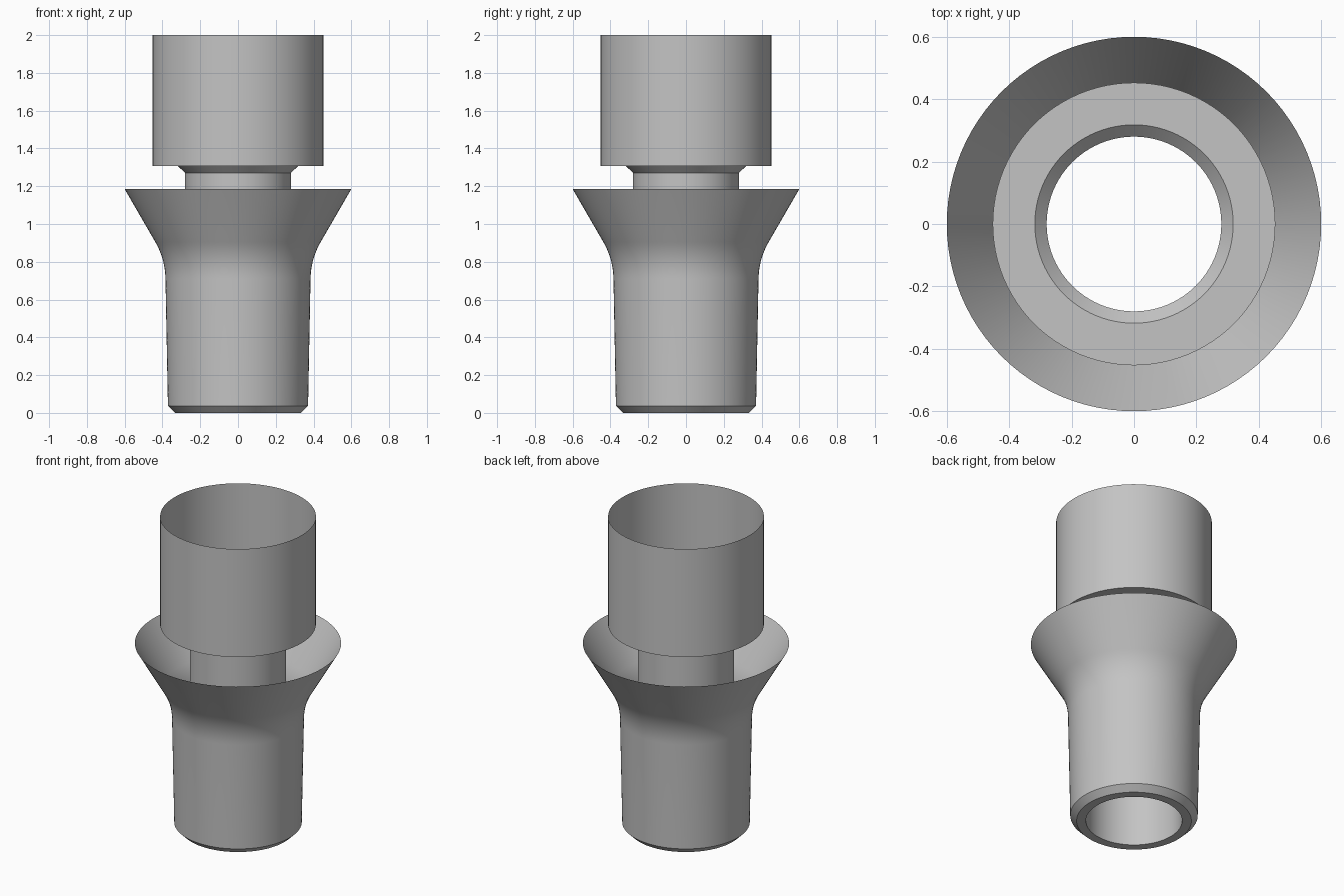
import bpy, bmesh, math
from mathutils import Vector

cube = bpy.data.objects.get("Cube")
if cube:
    bpy.data.objects.remove(cube, do_unlink=True)

SEGMENTS = 96

grey = bpy.data.materials.new("plain_grey")
grey.use_nodes = True
colour = (0.55, 0.55, 0.55, 1)
grey.diffuse_color = colour
grey.node_tree.nodes["Principled BSDF"].inputs["Base Color"].default_value = colour


def bend(start, corner, end, steps=10):
    """Rounded corner between two straight profile runs."""
    s, c, e = Vector(start), Vector(corner), Vector(end)
    return [tuple(s.lerp(c, t).lerp(c.lerp(e, t), t))
            for t in (i / steps for i in range(steps + 1))]


def revolve(name, profile):
    """Spin an open (radius, height) profile into a thin shell."""
    bm = bmesh.new()
    rings = []
    for k in range(SEGMENTS):
        a = math.tau * k / SEGMENTS
        rings.append([bm.verts.new((r * math.cos(a), r * math.sin(a), z))
                      for r, z in profile])
    for k, here in enumerate(rings):
        after = rings[(k + 1) % SEGMENTS]
        for i in range(len(profile) - 1):
            bm.faces.new((here[i], here[i + 1], after[i + 1], after[i]))
    mesh = bpy.data.meshes.new(name)
    bm.to_mesh(mesh)
    bm.free()
    mesh.materials.append(grey)
    obj = bpy.data.objects.new(name, mesh)
    bpy.context.collection.objects.link(obj)
    bpy.ops.object.select_all(action="DESELECT")
    obj.select_set(True)
    bpy.context.view_layer.objects.active = obj
    bpy.ops.object.shade_smooth_by_angle(angle=math.radians(30))
    return obj


# Flared outer body: funnel rim, rounded throat, tapered barrel, chamfered foot
throat = bend((0.438, 0.905), (0.386, 0.815), (0.384, 0.71))
revolve("flared_body", [(0.6, 1.185)] + throat
        + [(0.371, 0.037), (0.334, 0), (0.28, 0)])

# Straight bore that shows as the neck above the funnel
revolve("bore_tube", [(0.28, 0), (0.28, 1.27)])

# Upper sleeve: chamfered entry, flat seat, open cylinder wall
revolve("upper_sleeve", [(0.28, 1.27), (0.318, 1.307), (0.453, 1.307), (0.453, 2)])
